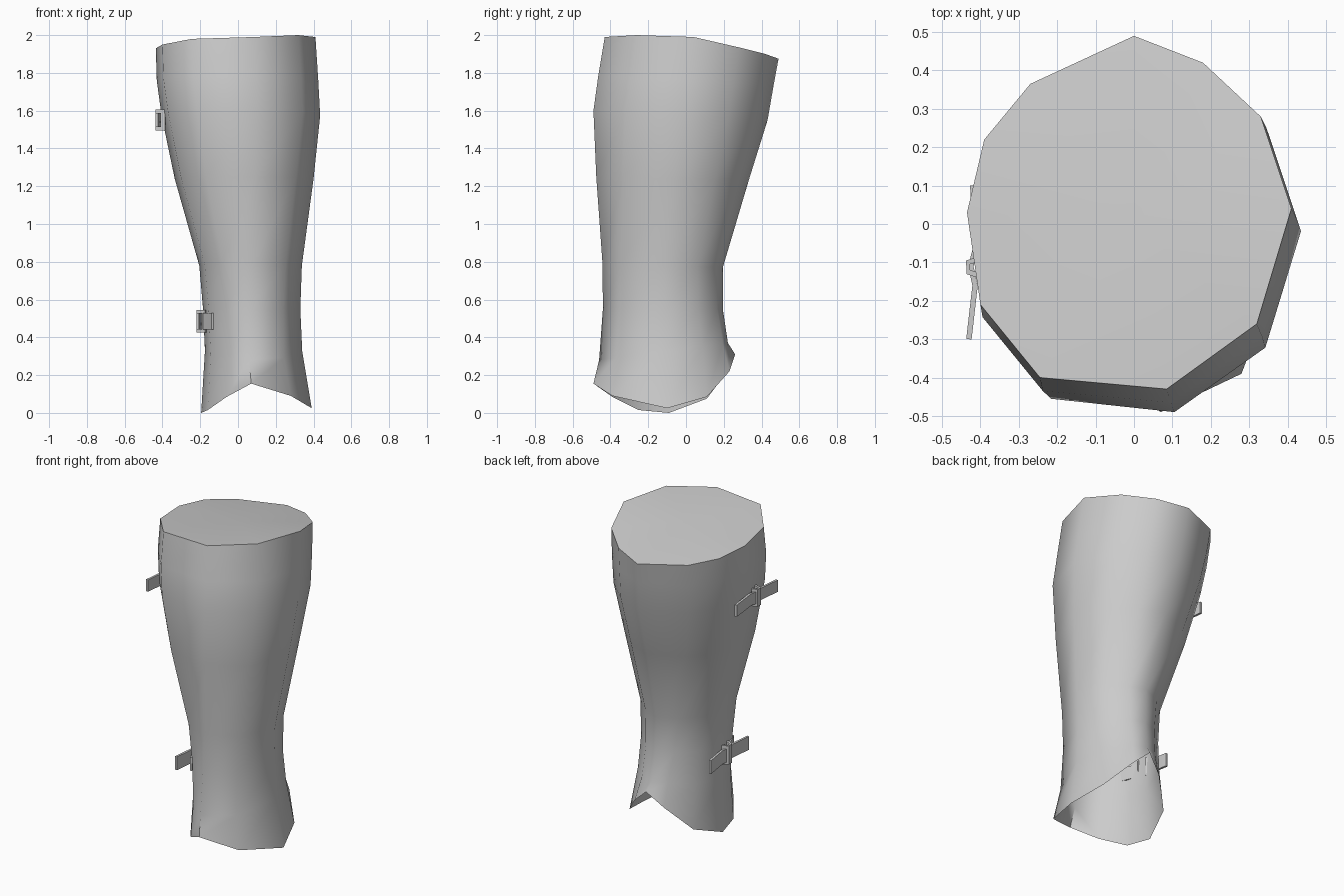
import bpy, bmesh
from math import radians
from mathutils import Vector

if "Cube" in bpy.data.objects:
    bpy.data.objects.remove(bpy.data.objects["Cube"])

# Eleven-sided outlines, starting at the back and going round by the right
TOP = [(0, .49, 1.875), (.18, .42, 1.9), (.33, .28, 1.935), (.41, .04, 1.99),
       (.32, -.26, 2), (.085, -.43, 1.99), (-.245, -.40, 1.98), (-.40, -.21, 1.95),
       (-.435, .03, 1.93), (-.39, .22, 1.91), (-.27, .365, 1.89)]
HEM = [(.10, .26, .31), (.20, .23, .22), (.32, .11, .085), (.39, -.10, .025),
       (.28, -.39, .09), (.07, -.49, .155), (-.06, -.39, .085), (-.16, -.25, .015),
       (-.195, -.09, 0), (-.13, .11, .075), (0, .22, .22)]
# Rings between: z at front, z at back, x min, x max, y min, y max, blend to hem shape
RINGS = [(1.78, 1.74, -.43, .425, -.465, .465, 0),
         (1.60, 1.55, -.405, .435, -.49, .432, .05),
         (1.25, 1.23, -.335, .40, -.475, .332, .25),
         (.79, .77, -.205, .338, -.442, .195, .65),
         (.55, .55, -.185, .33, -.44, .195, .85),
         (.28, .37, -.175, .34, -.46, .222, 1)]


def normalised(pts):
    xs, ys = [p[0] for p in pts], [p[1] for p in pts]
    return [((p[0] - min(xs)) / (max(xs) - min(xs)),
             (p[1] - min(ys)) / (max(ys) - min(ys))) for p in pts]


def finish(name, bm, angle):
    bmesh.ops.recalc_face_normals(bm, faces=bm.faces)
    me = bpy.data.meshes.new(name)
    bm.to_mesh(me)
    bm.free()
    ob = bpy.data.objects.new(name, me)
    bpy.context.collection.objects.link(ob)
    bpy.ops.object.select_all(action='DESELECT')
    ob.select_set(True)
    bpy.context.view_layer.objects.active = ob
    bpy.ops.object.shade_smooth_by_angle(angle=radians(angle))
    return ob


# Leg guard: lofted shell, capped at the knee and open at the ankle
a, b = normalised(TOP), normalised(HEM)
rows = [TOP]
for zf, zb, x0, x1, y0, y1, t in RINGS:
    row = []
    for p, q in zip(a, b):
        u, v = p[0] + (q[0] - p[0]) * t, p[1] + (q[1] - p[1]) * t
        row.append((x0 + (x1 - x0) * u, y0 + (y1 - y0) * v, zf + (zb - zf) * v))
    rows.append(row)
rows.append(HEM)
bm = bmesh.new()
loops = [[bm.verts.new(p) for p in row] for row in rows]
n = len(TOP)
for up, low in zip(loops, loops[1:]):
    for i in range(n):
        j = (i + 1) % n
        bm.faces.new((up[i], up[j], low[j], low[i]))
centre = bm.verts.new((0, 0, 1.96))
for i in range(n):
    bm.faces.new((centre, loops[0][(i + 1) % n], loops[0][i]))
finish("leg_guard", bm, 62)


# Flat band swept along a path of (x, y, z) points
def band(name, path, height, thick=.014):
    bm = bmesh.new()
    secs = []
    for i, p in enumerate(path):
        d = Vector(path[min(i + 1, len(path) - 1)]) - Vector(path[max(i - 1, 0)])
        side = Vector((d.y, -d.x, 0)).normalized() * thick / 2
        secs.append([bm.verts.new(Vector(p) + side * s + Vector((0, 0, h * height / 2)))
                     for s, h in ((1, 1), (1, -1), (-1, -1), (-1, 1))])
    for s, e in zip(secs, secs[1:]):
        for k in range(4):
            m = (k + 1) % 4
            bm.faces.new((s[k], s[m], e[m], e[k]))
    bm.faces.new(secs[0])
    bm.faces.new(secs[-1])
    return finish(name, bm, 20)


# Straps, each with a raised keeper in the middle
band("upper_strap", [(-.42, .10, 1.54), (-.412, -.06, 1.55), (-.425, -.11, 1.55),
                     (-.414, -.16, 1.55), (-.43, -.30, 1.55)], .075)
band("upper_keeper", [(-.40, -.09, 1.55), (-.432, -.10, 1.55),
                      (-.432, -.125, 1.55), (-.385, -.14, 1.55)], .11)
band("lower_strap", [(-.205, .05, .47), (-.195, -.08, .48), (-.208, -.13, .485),
                     (-.198, -.18, .485), (-.213, -.32, .485)], .085)
band("lower_keeper", [(-.18, -.10, .485), (-.215, -.12, .485),
                      (-.215, -.145, .485), (-.17, -.17, .485)], .12)
band("lower_strap_root", [(-.18, -.17, .485), (-.135, -.28, .485)], .085)
